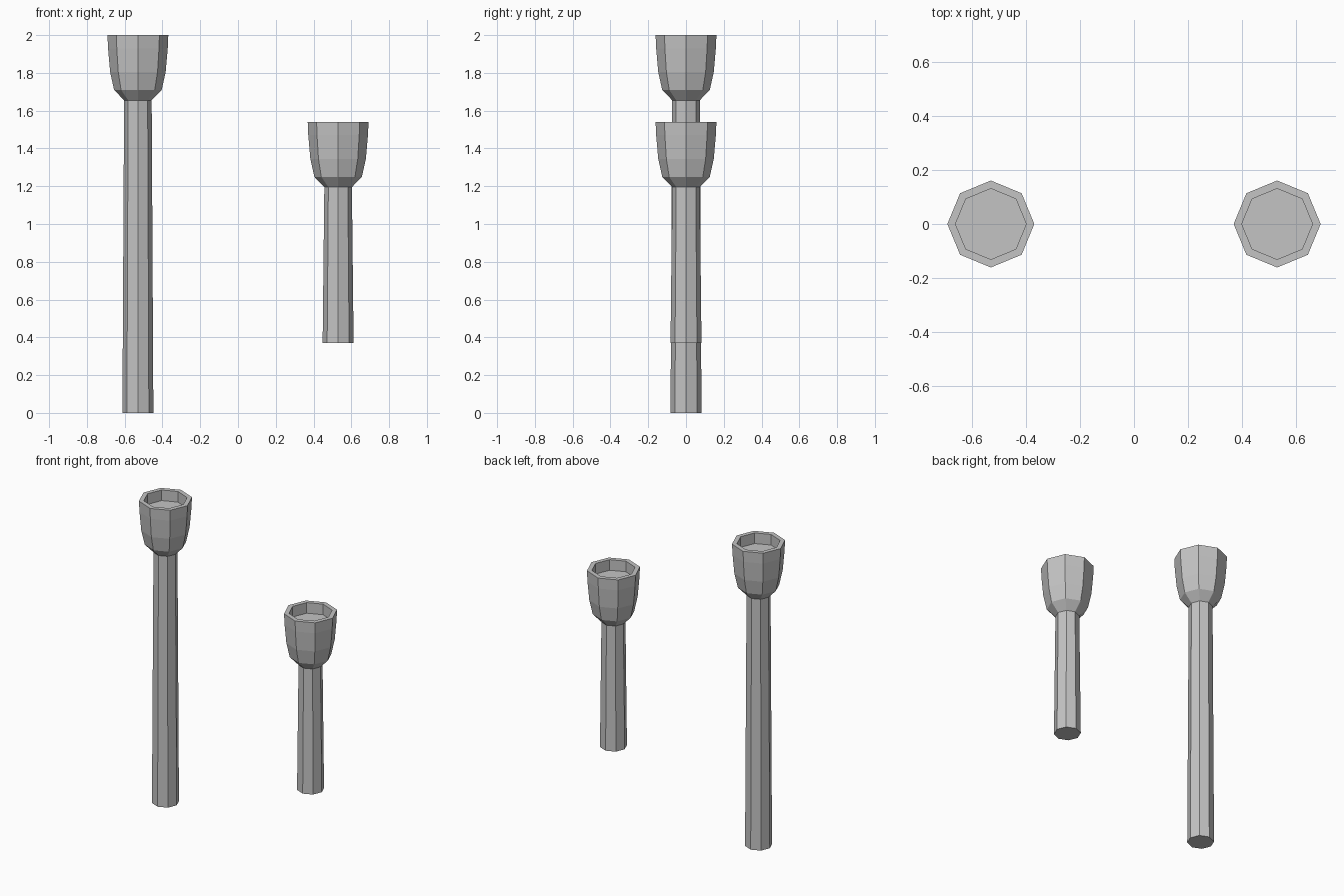
import bpy, bmesh, math

if "Cube" in bpy.data.objects:
    bpy.data.objects.remove(bpy.data.objects["Cube"])

grey = bpy.data.materials.new("stone_grey")
grey.diffuse_color = (0.55, 0.55, 0.55, 1)
grey.use_nodes = True
grey.node_tree.nodes["Principled BSDF"].inputs["Base Color"].default_value = grey.diffuse_color

SIDES = 8


def lathe(name, x, profile, cap_start=False, cap_end=False):
    """Turn a (radius, z) profile into a flat-shaded eight-sided solid."""
    bm = bmesh.new()
    rings = []
    for r, z in profile:
        angles = [2 * math.pi * i / SIDES for i in range(SIDES)]
        rings.append([bm.verts.new((r * math.cos(a), r * math.sin(a), z)) for a in angles])
    for low, high in zip(rings, rings[1:]):
        for i in range(SIDES):
            j = (i + 1) % SIDES
            bm.faces.new((low[i], low[j], high[j], high[i]))
    if cap_start:
        bm.faces.new(rings[0][::-1])
    if cap_end:
        bm.faces.new(rings[-1])
    mesh = bpy.data.meshes.new(name)
    bm.to_mesh(mesh)
    bm.free()
    mesh.materials.append(grey)
    obj = bpy.data.objects.new(name, mesh)
    obj.location.x = x
    bpy.context.collection.objects.link(obj)


def post(side, x, bottom, top):
    neck = top - 0.345
    # Slightly tapered stem with a closed foot
    lathe(side + "_stem", x, [(0.082, bottom), (0.073, neck)], cap_start=True)
    # Flared cup: outer wall, flat rim, then straight inner wall down to the floor
    cup = [(0.073, neck), (0.126, top - 0.29), (0.147, top - 0.195),
           (0.158, top - 0.07), (0.161, top), (0.131, top), (0.131, top - 0.07)]
    lathe(side + "_cup", x, cup, cap_end=True)


post("tall", -0.53, 0.0, 2.0)
post("short", 0.53, 0.37, 1.54)
